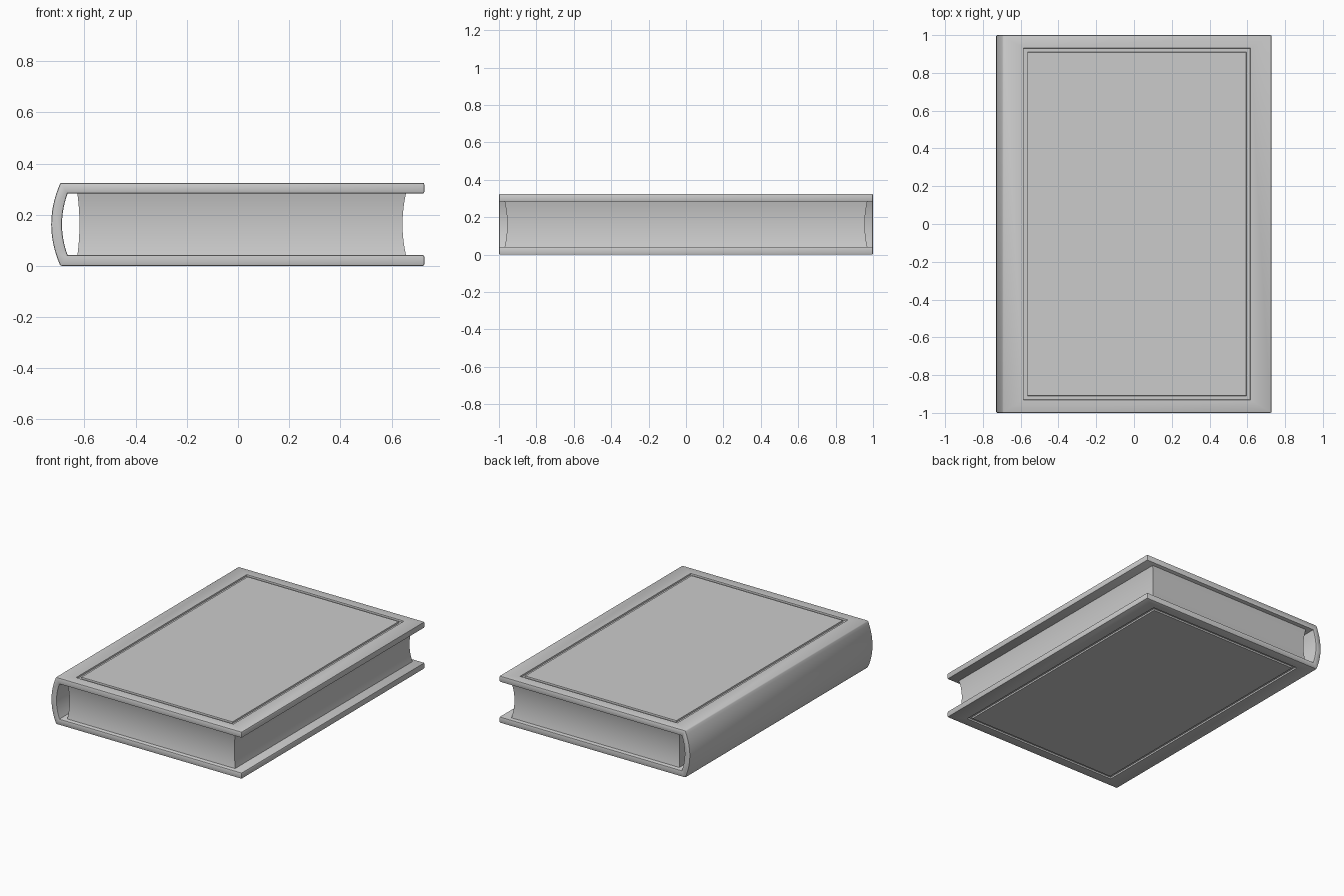
import bpy, bmesh, math
from mathutils import Vector

if "Cube" in bpy.data.objects:
    bpy.data.objects.remove(bpy.data.objects["Cube"])

H = 0.325        # book thickness
T = 0.042        # board thickness


def finish(bm, name):
    bmesh.ops.recalc_face_normals(bm, faces=bm.faces[:])
    mesh = bpy.data.meshes.new(name)
    bm.to_mesh(mesh)
    bm.free()
    ob = bpy.data.objects.new(name, mesh)
    bpy.context.collection.objects.link(ob)
    bpy.context.view_layer.objects.active = ob
    ob.select_set(True)
    bpy.ops.object.shade_smooth_by_angle(angle=math.radians(35))
    ob.select_set(False)
    return ob


def bow(x, depth, z0, z1, n=14):
    """Shallow curve from (x, z0) to (x, z1), bulging by depth in x."""
    pts = []
    for i in range(n + 1):
        t = i / n
        pts.append((x + depth * 4 * t * (1 - t), z0 + (z1 - z0) * t))
    return pts


def groove(bm, sign):
    """Sink a thin rectangular frame line into the outer board face."""
    bm.normal_update()
    face = max((f for f in bm.faces if f.normal.z * sign > 0.99
                and abs(f.calc_center_median().z - (H if sign > 0 else 0)) < 0.005),
               key=lambda f: f.calc_area())
    bmesh.ops.inset_region(bm, faces=[face], thickness=0.05)
    c = face.calc_center_median()
    for v in face.verts:
        v.co.x = 0.617 if v.co.x > c.x else -0.586
        v.co.y = math.copysign(0.932, v.co.y)
    for thick, depth in ((0.003, -0.01), (0.027, 0), (0.003, 0.01)):
        bmesh.ops.inset_region(bm, faces=[face], thickness=thick, depth=depth)


# cover: C-shaped profile of two boards and rounded spine, run along y
bm = bmesh.new()
profile = [(0.728, 0)]
profile += bow(-0.694, -0.036, 0, H)
profile += [(0.728, H), (0.728, H - T)]
profile += bow(-0.666, -0.022, T, H - T)[::-1]
profile += [(0.728, T)]
end = bm.faces.new([bm.verts.new((x, -1, z)) for x, z in profile])
ext = bmesh.ops.extrude_face_region(bm, geom=[end])
bmesh.ops.translate(bm, vec=Vector((0, 2, 0)),
                    verts=[g for g in ext["geom"] if isinstance(g, bmesh.types.BMVert)])
bmesh.ops.recalc_face_normals(bm, faces=bm.faces[:])
sharp = [e for e in bm.edges if e.calc_face_angle_signed() > math.radians(40)]
bmesh.ops.bevel(bm, geom=sharp, offset=0.006, segments=2, profile=0.5, affect='EDGES')
for s in (1, -1):
    groove(bm, s)
finish(bm, "cover")

# page block: stacked rectangles, hollowed in on every side
bm = bmesh.new()
rings = []
for d, z in bow(0, 0.014, T - 0.002, H - T + 0.002, 16):
    x0, x1, y = -0.628 + d * 0.6, 0.657 - d, 0.97 - d
    rings.append([bm.verts.new(p) for p in
                  ((x0, -y, z), (x1, -y, z), (x1, y, z), (x0, y, z))])
for a, b in zip(rings, rings[1:]):
    for i in range(4):
        j = (i + 1) % 4
        bm.faces.new((a[i], a[j], b[j], b[i]))
bm.faces.new(rings[0][::-1])
bm.faces.new(rings[-1])
finish(bm, "pages")
